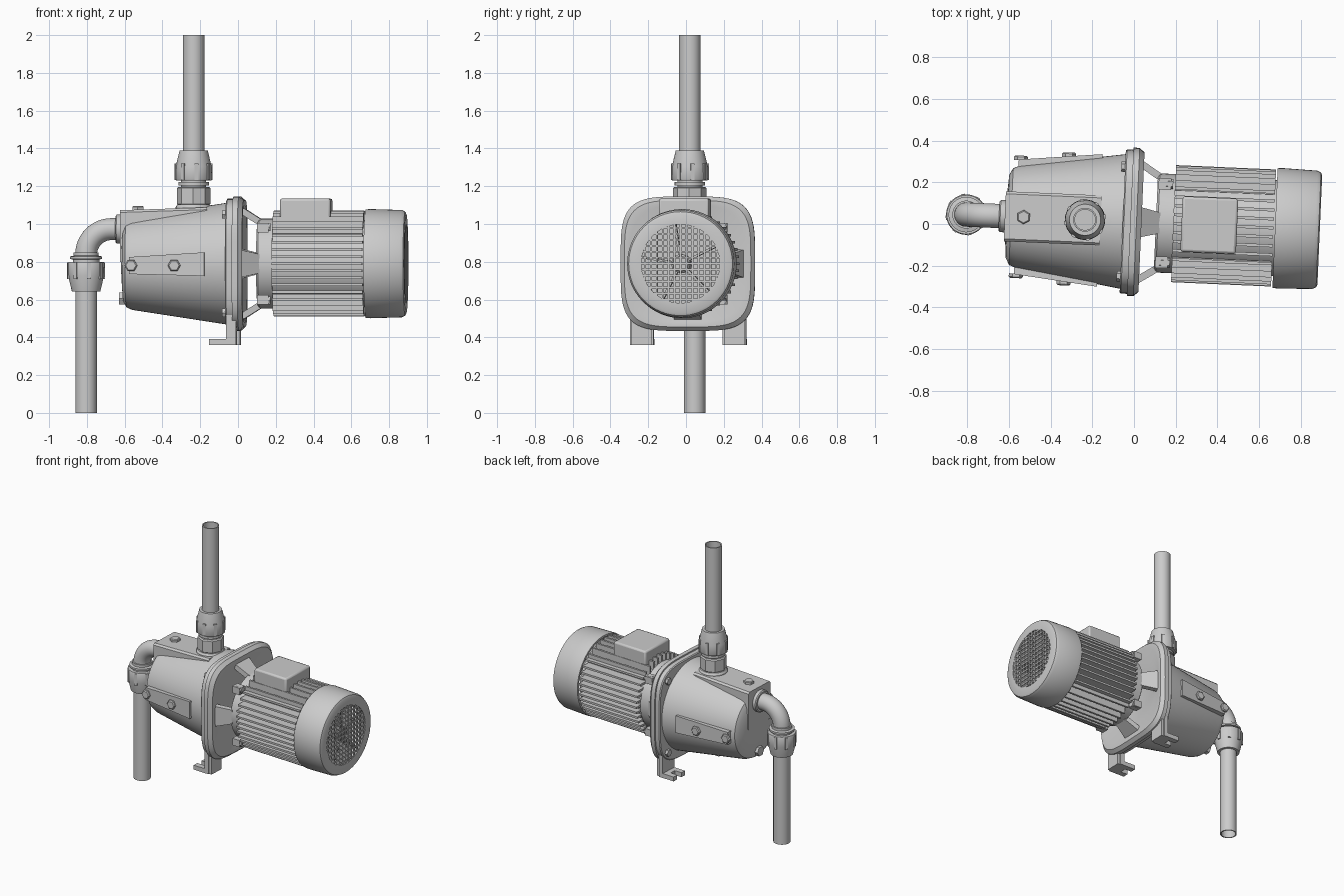
import bpy, bmesh
from math import sin, cos, pi, sqrt, radians, copysign
from mathutils import Matrix, Vector

if "Cube" in bpy.data.objects:
    bpy.data.objects.remove(bpy.data.objects["Cube"])

AX = 0.79            # height of the motor axis
IN_X, OUT_X = -0.805, -0.235


def loft(name, rings, closed=False):
    """Skin a list of point rings; cap both ends unless closed on itself."""
    bm = bmesh.new()
    vs = [[bm.verts.new(p) for p in ring] for ring in rings]
    pairs = list(zip(vs, vs[1:])) + ([(vs[-1], vs[0])] if closed else [])
    n = len(rings[0])
    for a, b in pairs:
        for i in range(n):
            j = (i + 1) % n
            bm.faces.new((a[i], a[j], b[j], b[i]))
    if not closed:
        bm.faces.new(vs[0])
        bm.faces.new(vs[-1])
    bmesh.ops.recalc_face_normals(bm, faces=bm.faces)
    me = bpy.data.meshes.new(name)
    bm.to_mesh(me)
    bm.free()
    ob = bpy.data.objects.new(name, me)
    bpy.context.collection.objects.link(ob)
    return ob


def lathe(name, profile, origin, axis='z', n=40, closed=False):
    """Revolve (radius, distance) pairs about an axis through origin."""
    d = {'x': Vector((1, 0, 0)), 'y': Vector((0, 1, 0)), 'z': Vector((0, 0, 1))}[axis]
    u = Vector((0, 1, 0)) if axis != 'y' else Vector((1, 0, 0))
    w = d.cross(u)
    o = Vector(origin)
    rings = [[o + d * h + (u * cos(2 * pi * i / n) + w * sin(2 * pi * i / n)) * r
              for i in range(n)] for r, h in profile]
    return loft(name, rings, closed)


def box(name, x, y, z):
    return loft(name, [[(a, y[0], z[0]), (a, y[1], z[0]), (a, y[1], z[1]), (a, y[0], z[1])] for a in x])


def turn(ob, ang, centre, axis):
    c = Vector(centre)
    ob.data.transform(Matrix.Translation(c) @ Matrix.Rotation(ang, 4, axis) @ Matrix.Translation(-c))
    return ob


def squircle(x, r, e, n=64):
    f = lambda v: copysign(abs(v) ** (2 / e), v)
    return [(x, r * f(cos(2 * pi * i / n)), AX + r * f(sin(2 * pi * i / n))) for i in range(n)]


# pump casing: tapered body with shallow domed end
lathe("pump_casing", [(0.1, -0.615), (0.2, -0.607), (0.232, -0.59), (0.245, -0.56), (0.325, -0.04)],
      (0, 0, AX), 'x', 64)
# raised block along the casing top
loft("casing_top_block", [[(x, -w, 0.8), (x, w, 0.8), (x, w, t - 0.012), (x, w - 0.012, t),
                           (x, 0.012 - w, t), (x, -w, t - 0.012)]
                          for x, w, t in ((-0.62, 0.12, 1.073), (-0.16, 0.12, 1.088))])
# side pads with hex plugs
for s in (-1, 1):
    loft("side_pad", [[(x, s * 0.15, lo), (x, s * y, lo), (x, s * y, hi), (x, s * 0.15, hi)]
                      for x, y, lo, hi in ((-0.565, 0.275, 0.735, 0.825), (-0.165, 0.318, 0.725, 0.85))])
    for x, y in ((-0.555, 0.272), (-0.325, 0.297)):
        lathe("side_plug", [(0.034, 0), (0.034, s * 0.016), (0.027, s * 0.022)], (x, s * y, 0.78), 'y', 6)
lathe("priming_plug", [(0.034, 0), (0.034, 0.02), (0.028, 0.025)], (-0.53, 0, 1.07), 'z', 6)
lathe("drain_plug", [(0.036, 0), (0.036, 0.035), (0.028, 0.04)], (-0.63, 0, 0.605), 'x', 6)

# mating flanges
loft("casing_flange", [squircle(-0.054, 0.34, 4.1), squircle(-0.048, 0.346, 4.1), squircle(-0.018, 0.346, 4.1)])
loft("bracket_flange", [squircle(-0.018, 0.356, 4.1), squircle(0.012, 0.356, 4.1), squircle(0.036, 0.335, 4),
                        squircle(0.036, 0.31, 3.2), squircle(0.018, 0.27, 2)])
for sy in (-1, 1):
    for sz in (-1, 1):
        lathe("flange_bolt", [(0.025, -0.072), (0.025, -0.04)], (0, sy * 0.263, AX + sz * 0.26), 'x', 6)
        box("motor_bolt_lug", (0.11, 0.17), (sy * 0.16, sy * 0.215), (AX + sz * 0.165, AX + sz * 0.215))
        lathe("motor_bolt", [(0.024, 0.125), (0.024, 0.18)], (0, sy * 0.19, AX + sz * 0.195), 'x', 6)

# four sloping bracket arms and the shaft
for k in range(4):
    arm = loft("bracket_arm", [[(x, -w, AX + a), (x, w, AX + a), (x, w, AX + b), (x, -w, AX + b)]
                               for x, w, a, b in ((0.015, 0.076, 0.265, 0.305), (0.125, 0.05, 0.195, 0.235))])
    turn(arm, k * pi / 2, (0, 0, AX), 'X')
lathe("shaft", [(0.035, 0), (0.035, 0.12)], (0, 0, AX), 'x', 20)

# feet with slots open to the pump end
for s in (-1, 1):
    a, b = s * 0.183, s * 0.308
    box("foot_upright", (-0.05, -0.018), (a, b), (0.36, 0.56))
    box("foot_rib", (-0.018, 0.002), (a + s * 0.008, b - s * 0.008), (0.36, 0.54))
    box("foot_plate", (-0.085, -0.05), (a, b), (0.36, 0.392))
    box("foot_prong", (-0.14, -0.085), (a, a + s * 0.04), (0.36, 0.392))
    box("foot_prong", (-0.14, -0.085), (b - s * 0.04, b), (0.36, 0.392))

# motor body
lathe("motor_body", [(0.225, 0.105), (0.238, 0.115), (0.238, 0.19), (0.23, 0.19), (0.23, 0.70)],
      (0, 0, AX), 'x', 64)
# cooling fins: horizontal on the sides, upright on top and bottom
R = 0.281
for k in range(4):
    step, count = (0.0375, 5) if k % 2 == 0 else (0.043, 4)
    for i in range(-count, count + 1):
        c = i * step
        fin = box("cooling_fin", (0.19, 0.67), (0.16, sqrt(R * R - c * c)), (AX + c - 0.007, AX + c + 0.007))
        turn(fin, k * pi / 2, (0, 0, AX), 'X')

# terminal box on the motor
tb = box("terminal_box", (0.228, 0.495), (-0.133, 0.133), (0.98, 1.135))
bev = tb.modifiers.new("edges", 'BEVEL')
bev.width, bev.segments = 0.012, 2

# fan cover: open shell with a grille
lathe("fan_cover", [(0.272, 0.677), (0.287, 0.677), (0.289, 0.70), (0.284, 0.868), (0.275, 0.886),
                    (0.262, 0.892), (0.208, 0.892), (0.208, 0.880), (0.255, 0.880), (0.27, 0.865)],
      (0, 0, AX), 'x', 64, closed=True)
GR, PITCH = 0.212, 0.0315
for i in range(-6, 7):
    c = i * PITCH
    h = sqrt(GR * GR - c * c)
    box("grille_bar", (0.881, 0.891), (c - 0.005, c + 0.005), (AX - h, AX + h))
    box("grille_bar", (0.882, 0.890), (-h, h), (AX + c - 0.005, AX + c + 0.005))

# fan behind the grille
lathe("fan_hub", [(0.05, 0.70), (0.05, 0.86), (0.04, 0.868)], (0, 0, AX), 'x', 24)
for k in range(5):
    blade = box("fan_blade", (0.76, 0.862), (-0.006, 0.006), (AX + 0.03, AX + 0.225))
    turn(blade, 2 * pi * k / 5 + 0.15, (0, 0, AX), 'X')


def union_nut(name, x, base, flip):
    """Compression nut: wide grip end at base, tapering along flip (+1 up, -1 down)."""
    lathe(name, [(0.06, 0), (0.093, 0), (0.097, flip * 0.008), (0.095, flip * 0.075),
                 (0.075, flip * 0.158), (0.056, flip * 0.158)], (x, 0, base), 'z', 40)
    for k in range(8):
        lo, hi = sorted((base + flip * 0.004, base + flip * 0.09))
        rib = box(name + "_rib", (x + 0.07, x + 0.1), (-0.01, 0.01), (lo, hi))
        turn(rib, k * pi / 4 + 0.2, (x, 0, 0), 'Z')


def tube(name, x, z0, z1, r=0.057):
    lathe(name, [(r - 0.008, z0), (r, z0), (r, z1), (r - 0.008, z1)], (x, 0, 0), 'z', 32, closed=True)


# outlet on top
lathe("outlet_boss", [(0.095, 1.05), (0.095, 1.09), (0.087, 1.102)], (OUT_X, 0, 0))
lathe("outlet_hex", [(0.08, 1.10), (0.088, 1.107), (0.088, 1.19), (0.08, 1.197)], (OUT_X, 0, 0), 'z', 8)
lathe("outlet_neck", [(0.066, 1.19), (0.066, 1.205), (0.08, 1.205), (0.08, 1.222), (0.066, 1.222), (0.066, 1.24)],
      (OUT_X, 0, 0))
union_nut("outlet_nut", OUT_X, 1.23, 1)
tube("outlet_pipe", OUT_X, 1.36, 2.0)

# inlet: flange, elbow, union and suction pipe
IZ, BR = 0.973, 0.135
lathe("inlet_flange", [(0.07, -0.648), (0.077, -0.642), (0.077, -0.60)], (0, 0, IZ), 'x')
path = [(Vector((-0.61, 0, IZ)), 0.0)]
for k in range(13):
    t = pi / 2 * k / 12
    path.append((Vector((IN_X + BR - BR * sin(t), 0, IZ - BR + BR * cos(t))), t))
path.append((Vector((IN_X, 0, 0.80)), pi / 2))
loft("inlet_elbow", [[p + 0.058 * (Vector((0, 1, 0)) * cos(2 * pi * i / 32)
                                   + Vector((-sin(t), 0, cos(t))) * sin(2 * pi * i / 32))
                      for i in range(32)] for p, t in path])
lathe("inlet_collar", [(0.06, 0.85), (0.067, 0.85), (0.067, 0.832), (0.085, 0.828), (0.085, 0.815),
                       (0.07, 0.812), (0.07, 0.79)], (IN_X, 0, 0))
union_nut("inlet_nut", IN_X, 0.80, -1)
tube("suction_pipe", IN_X, 0.0, 0.68)

# the whole pump sits slightly turned in plan
place = Matrix.Translation((0, 0.01, 0)) @ Matrix.Rotation(radians(-2.5), 4, 'Z')
for ob in bpy.context.scene.objects:
    ob.data.transform(place)
    ob.select_set(True)
bpy.context.view_layer.objects.active = tb
bpy.ops.object.shade_smooth_by_angle(angle=radians(32))
